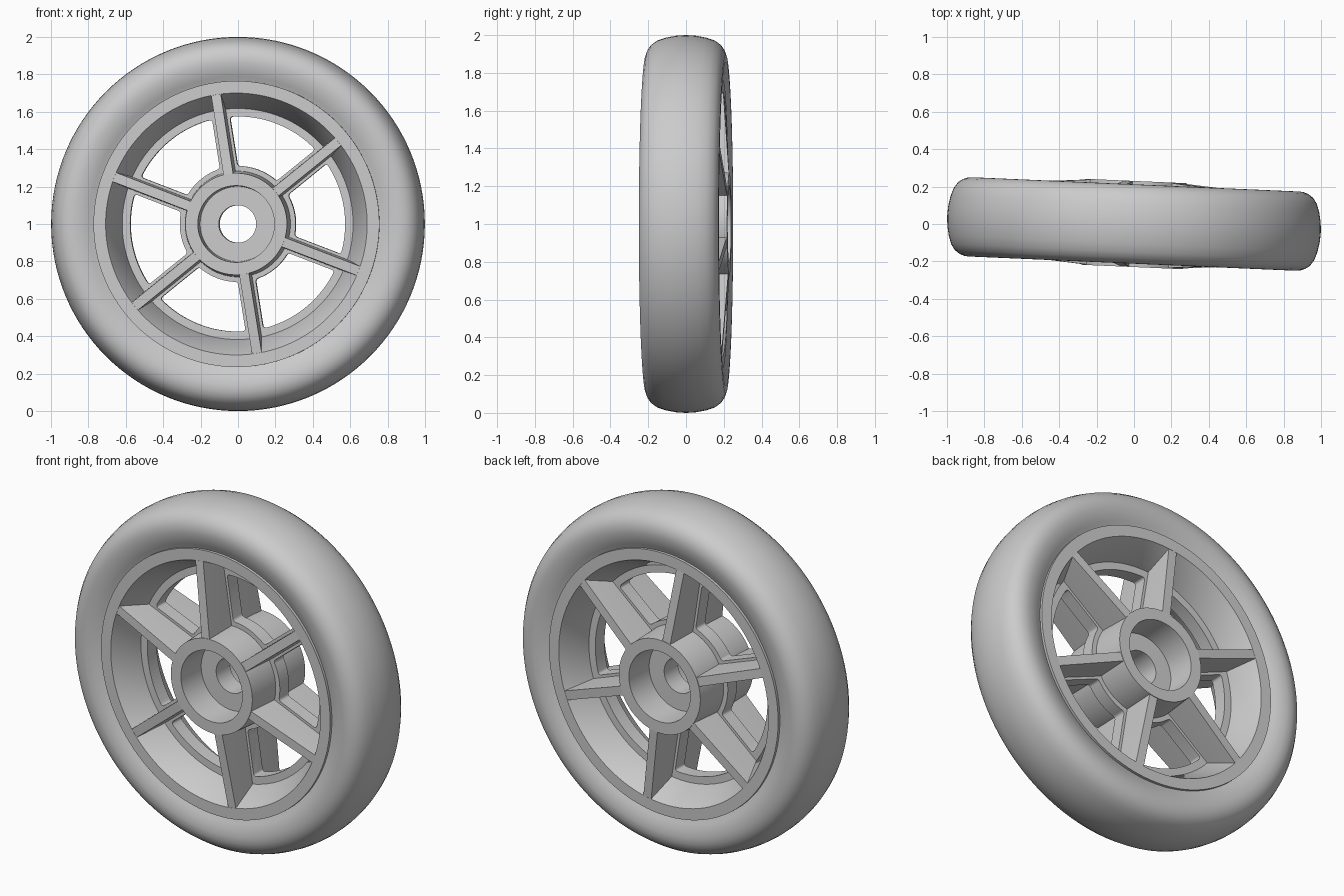
import bpy, bmesh
from math import sin, cos, pi, radians, asin
from mathutils import Matrix, Vector

cube = bpy.data.objects.get("Cube")
if cube:
    bpy.data.objects.remove(cube)

POSE = Matrix.Translation((0, 0, 1)) @ Matrix.Rotation(radians(-2.5), 4, 'Z')
FIRST_SPOKE = radians(39)
SPOKES = 6

grey = bpy.data.materials.new("plain grey")
grey.use_nodes = True
grey.diffuse_color = (0.6, 0.6, 0.6, 1)
grey.node_tree.nodes["Principled BSDF"].inputs["Base Color"].default_value = (0.6, 0.6, 0.6, 1)


def make(name, bm, angle=30):
    """Turn a bmesh into a posed, shaded object."""
    bmesh.ops.recalc_face_normals(bm, faces=bm.faces)
    mesh = bpy.data.meshes.new(name)
    bm.to_mesh(mesh)
    bm.free()
    mesh.materials.append(grey)
    ob = bpy.data.objects.new(name, mesh)
    bpy.context.collection.objects.link(ob)
    ob.matrix_world = POSE
    shade(ob, angle)
    return ob


def shade(ob, angle=30):
    bpy.ops.object.select_all(action='DESELECT')
    ob.select_set(True)
    bpy.context.view_layer.objects.active = ob
    bpy.ops.object.shade_smooth_by_angle(angle=radians(angle))


def lathe(name, half, steps=128):
    """Spin a (radius, y) half profile, mirrored in y, about the axle."""
    loop = half + [(r, -y) for r, y in reversed(half) if y > 0]
    bm = bmesh.new()
    rings = [[bm.verts.new((r * cos(2 * pi * i / steps), y, r * sin(2 * pi * i / steps)))
              for r, y in loop] for i in range(steps)]
    n = len(loop)
    for i in range(steps):
        a, b = rings[i], rings[(i + 1) % steps]
        for j in range(n):
            k = (j + 1) % n
            bm.faces.new((a[j], a[k], b[k], b[j]))
    return make(name, bm)


def spoke_turn(i):
    return Matrix.Rotation(-(FIRST_SPOKE + i * 2 * pi / SPOKES), 4, 'Y')


# Tyre with rounded shoulders
lathe("tyre", [(1.0, 0), (0.997, 0.05), (0.987, 0.105), (0.972, 0.15), (0.95, 0.182),
               (0.925, 0.2), (0.895, 0.211), (0.86, 0.212), (0.82, 0.204),
               (0.79, 0.192), (0.762, 0.178), (0.74, 0.17)])

# Rim with drafted inner walls, and hub with a bearing recess on each side
lathe("rim", [(0.765, 0.195), (0.70, 0.195), (0.615, 0.035)])
lathe("hub", [(0.285, 0), (0.272, 0.23), (0.205, 0.23), (0.2, 0.06), (0.1, 0.06)])

# Central web with rounded windows between the spokes
web = lathe("web", [(0.645, 0.04), (0.25, 0.04)])
bm = bmesh.new()
INNER, OUTER, MARGIN, STEP = 0.31, 0.575, 0.048, 2 * pi / SPOKES
for i in range(SPOKES):
    outline = []
    for radius, flip in ((INNER, 1), (OUTER, -1)):
        inset = asin(MARGIN / radius)
        arc = [inset + (STEP - 2 * inset) * k / 16 for k in range(17)]
        outline += [Vector((radius * cos(a), -0.1, radius * sin(a))) for a in arc[::flip]]
    bottom = [bm.verts.new(spoke_turn(i) @ p) for p in outline]
    top = [bm.verts.new(v.co + Vector((0, 0.2, 0))) for v in bottom]
    bm.faces.new(bottom)
    bm.faces.new(top[::-1])
    n = len(bottom)
    for j in range(n):
        k = (j + 1) % n
        bm.faces.new((bottom[j], top[j], top[k], bottom[k]))
    corners = [bm.edges.get((bottom[c], top[c])) for c in (0, 16, 17, 33)]
    bmesh.ops.bevel(bm, geom=corners, offset=0.016, segments=4, affect='EDGES', profile=0.5)
cutter = make("window_cutter", bm)
cutter.hide_render = True
cut = web.modifiers.new("windows", 'BOOLEAN')
cut.operation = 'DIFFERENCE'
cut.solver = 'EXACT'
cut.object = cutter
bpy.context.view_layer.update()
carved = bpy.data.meshes.new_from_object(web.evaluated_get(bpy.context.evaluated_depsgraph_get()))
web.modifiers.clear()
web.data = carved
bpy.data.objects.remove(cutter)
shade(web)

# Spoke ribs, deeper at the hub and thinner toward each face
for i in range(SPOKES):
    bm = bmesh.new()
    for radius, depth in ((0.255, 0.228), (0.703, 0.194)):
        for y, w in ((-depth, 0.026), (0, 0.034), (depth, 0.026)):
            for side in (-1, 1):
                bm.verts.new(spoke_turn(i) @ Vector((radius, y, side * w)))
    bmesh.ops.convex_hull(bm, input=bm.verts)
    make(f"spoke_{i + 1}", bm, 10)
